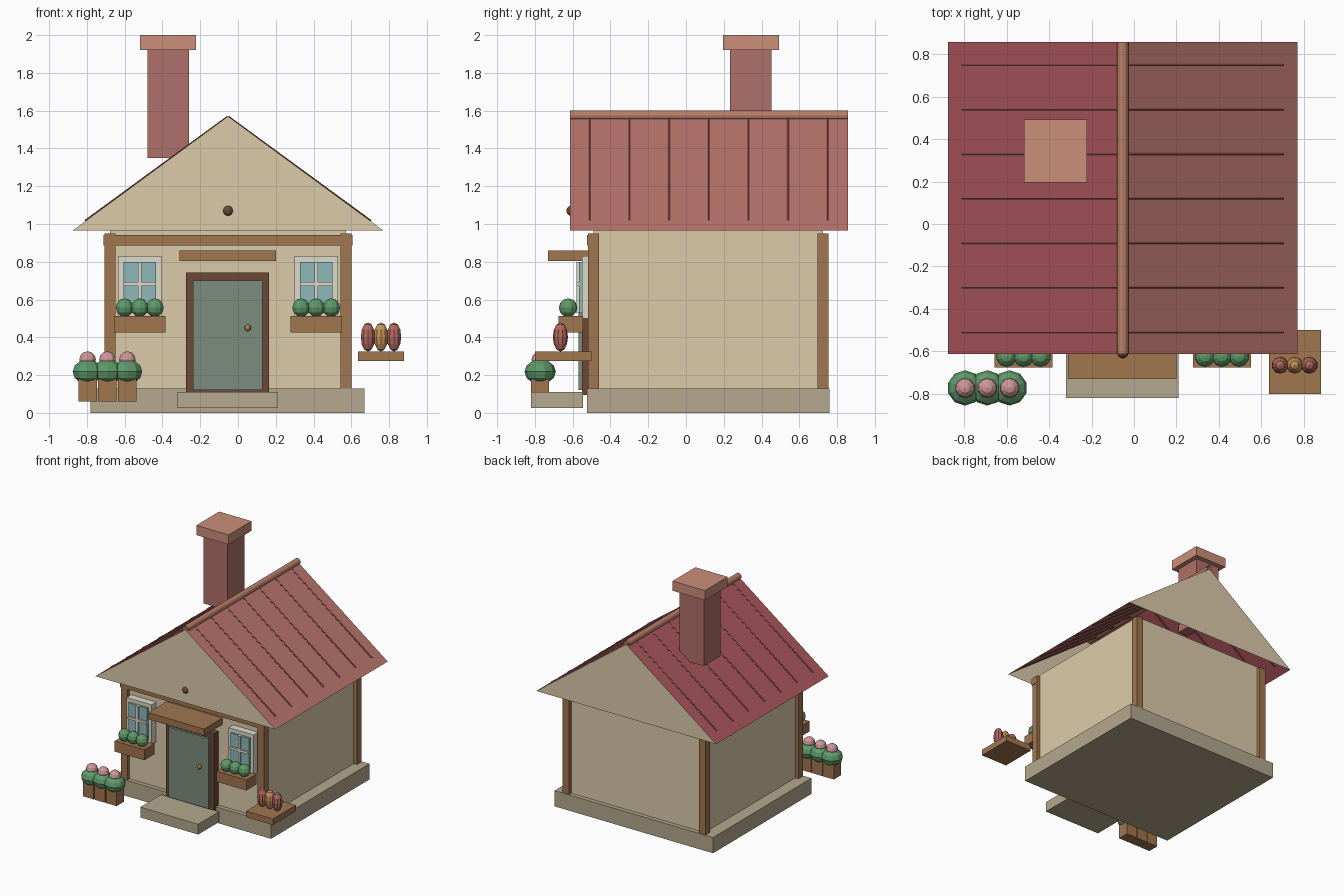
import bpy
from math import pi
from mathutils import Vector

if "Cube" in bpy.data.objects:
    bpy.data.objects.remove(bpy.data.objects["Cube"])

CX = -0.053  # centre line of the house
FRONT, BACK = -0.613, 0.857  # roof ends


def material(name, hexcode):
    rgb = [int(hexcode[i:i + 2], 16) / 255 for i in (0, 2, 4)]
    m = bpy.data.materials.new(name)
    m.diffuse_color = [((c + 0.055) / 1.055) ** 2.4 for c in rgb] + [1]
    m.use_nodes = True
    m.node_tree.nodes["Principled BSDF"].inputs["Base Color"].default_value = m.diffuse_color
    return m


STONE = material("stone", "B5A98E")
PLASTER = material("plaster", "DCCBAA")
WOOD = material("wood", "A0764F")
DARK = material("dark_wood", "6B4A38")
ROOF_L = material("roof_left", "A8545C")
ROOF_R = material("roof_right", "B9746C")
SEAM = material("seam", "8A5048")
RIDGE = material("ridge", "B97F68")
BRICK = material("brick", "B0706A")
CAP = material("cap", "CC8F7A")
DOOR = material("door", "7C8C7E")
WHITE = material("window_frame", "DEDACB")
GLASS = material("glass", "8DB9BA")
LEAF = material("leaf", "5F9A6A")
PINK = material("petal", "D0989A")
BRASS = material("brass", "C09A58")
RED = material("red_jar", "B4685F")
TAN = material("tan_jar", "C49358")


def mesh(name, verts, faces, mat):
    me = bpy.data.meshes.new(name)
    me.from_pydata(verts, [], faces)
    me.materials.append(mat)
    ob = bpy.data.objects.new(name, me)
    bpy.context.collection.objects.link(ob)
    return ob


def box(name, x, y, z, mat):
    """Box from its (min, max) on each axis."""
    v = [(a, b, c) for a in x for b in y for c in z]
    f = [(0, 1, 3, 2), (4, 6, 7, 5), (0, 4, 5, 1), (2, 3, 7, 6), (0, 2, 6, 4), (1, 5, 7, 3)]
    return mesh(name, v, f, mat)


def ball(name, loc, radii, mat, seg=10, rings=6):
    bpy.ops.mesh.primitive_uv_sphere_add(segments=seg, ring_count=rings, radius=1, location=loc)
    ob = bpy.context.object
    ob.name, ob.scale = name, radii
    ob.data.materials.append(mat)
    return ob


def tube(name, a, b, r, mat, sides=8):
    """Open-ended tube between two points."""
    a, b = Vector(a), Vector(b)
    bpy.ops.mesh.primitive_cylinder_add(vertices=sides, radius=r, depth=(b - a).length,
                                        end_fill_type='NOTHING', location=(a + b) / 2)
    ob = bpy.context.object
    ob.name = name
    ob.rotation_euler = (b - a).to_track_quat('Z', 'Y').to_euler()
    ob.data.materials.append(mat)
    return ob


# base, walls, timber frame
box("foundation", (-0.78, 0.67), (-0.525, 0.76), (0, 0.13), STONE)
box("walls", (CX - 0.625, CX + 0.625), (-0.49, 0.725), (0.13, 0.965), PLASTER)
for sx in (-1, 1):
    for y in (-0.49, 0.725):
        px = CX + sx * 0.625
        box("corner_post", (px - 0.03, px + 0.03), (y - 0.03, y + 0.03), (0.13, 0.95), WOOD)
box("front_beam", (-0.713, 0.605), (-0.525, -0.46), (0.885, 0.942), WOOD)

# roof: two thin slopes, gable panels and raised seams
EAVE, APEX, HALF = 0.965, 1.57, 0.823
for side, s, mat in (("left", -1, ROOF_L), ("right", 1, ROOF_R)):
    e = CX + s * HALF
    quad = [(CX, FRONT, APEX), (CX, BACK, APEX), (e, BACK, EAVE), (e, FRONT, EAVE)]
    mesh("roof_" + side, quad, [(0, 1, 2, 3) if s < 0 else (3, 2, 1, 0)], mat)
    for i in range(7):
        y = -0.51 + 0.21 * i
        tube("roof_seam", (CX, y, APEX - 0.004), (CX + s * 0.755, y, 1.014), 0.008, SEAM, 6)
for name, y, f in (("front_gable", FRONT, (0, 1, 2)), ("back_gable", BACK, (2, 1, 0))):
    mesh(name, [(CX - HALF, y, EAVE), (CX + HALF, y, EAVE), (CX, y, APEX)], [f], PLASTER)
tube("ridge_pole", (CX, FRONT, 1.575), (CX, BACK, 1.575), 0.026, RIDGE, 12)
ball("gable_knob", (CX, -0.605, 1.07), (0.028,) * 3, DARK, 12, 8)

# chimney
box("chimney", (-0.48, -0.26), (0.233, 0.453), (1.35, 1.92), BRICK)
box("chimney_cap", (-0.518, -0.222), (0.195, 0.493), (1.92, 2.0), CAP)

# entrance
box("door_step", (-0.32, 0.21), (-0.82, -0.546), (0.025, 0.11), STONE)
box("door_frame", (-0.275, 0.165), (-0.55, -0.48), (0.095, 0.742), DARK)
box("door", (-0.237, 0.13), (-0.57, -0.5), (0.12, 0.70), DOOR)
ball("door_knob", (0.052, -0.58, 0.45), (0.018,) * 3, BRASS, 8, 6)
box("door_canopy", (-0.31, 0.20), (-0.73, -0.465), (0.805, 0.86), WOOD)

# windows with flower boxes
for s in (-1, 1):
    w = CX + s * 0.467
    box("window_frame", (w - 0.115, w + 0.115), (-0.55, -0.48), (0.50, 0.83), WHITE)
    box("window_glass", (w - 0.085, w + 0.085), (-0.567, -0.5), (0.53, 0.80), GLASS)
    box("window_bar", (w - 0.01, w + 0.01), (-0.58, -0.55), (0.53, 0.80), WHITE)
    box("window_crossbar", (w - 0.085, w + 0.085), (-0.58, -0.55), (0.672, 0.692), WHITE)
    box("flower_box", (w - 0.136, w + 0.136), (-0.675, -0.545), (0.425, 0.512), WOOD)
    for i in (-1, 0, 1):
        ball("box_plant", (w + 0.08 * i, -0.624, 0.557), (0.049,) * 3, LEAF)

# potted bushes beside the step
for i in (-1, 0, 1):
    x = -0.691 + 0.105 * i
    box("bush_planter", (x - 0.049, x + 0.049), (-0.82, -0.725), (0.06, 0.24), WOOD)
    ball("bush", (x, -0.772, 0.218), (0.083, 0.083, 0.066), LEAF)
    ball("bush_flower", (x, -0.772, 0.282), (0.046, 0.046, 0.044), PINK)

# side shelf with jars
box("shelf", (0.635, 0.88), (-0.80, -0.50), (0.275, 0.325), WOOD)
for x, mat in ((0.688, RED), (0.757, TAN), (0.826, RED)):
    ball("jar", (x, -0.665, 0.402), (0.04, 0.04, 0.077), mat)
